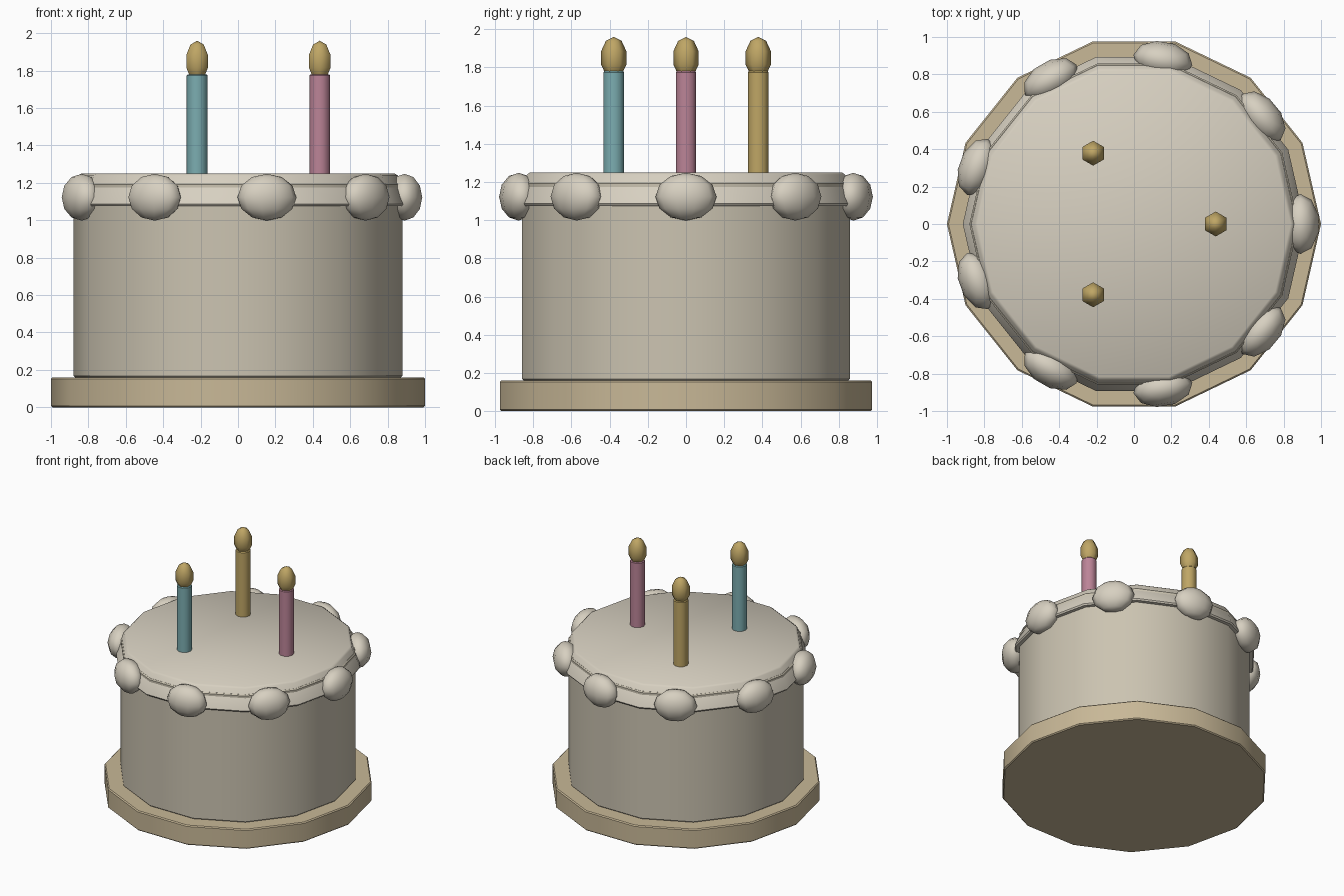
import bpy
from math import cos, sin, pi, radians

if "Cube" in bpy.data.objects:
    bpy.data.objects.remove(bpy.data.objects["Cube"])


def material(name, rgb):
    m = bpy.data.materials.new(name)
    m.diffuse_color = (*rgb, 1)
    m.use_nodes = True
    m.node_tree.nodes["Principled BSDF"].inputs["Base Color"].default_value = m.diffuse_color
    return m


CREAM = material("cream", (0.60, 0.55, 0.44))
ICING = material("icing", (0.68, 0.63, 0.53))
TAN = material("tan", (0.58, 0.48, 0.31))
TEAL = material("teal", (0.20, 0.42, 0.44))
PINK = material("pink", (0.50, 0.23, 0.31))
GOLD = material("gold", (0.52, 0.38, 0.13))


def drum(name, sides, r1, r2, z0, z1, mat, bevel, x=0, y=0):
    """Bevelled prism or frustum with one corner on the x axis."""
    bpy.ops.mesh.primitive_cone_add(vertices=sides, radius1=r1, radius2=r2,
                                    depth=z1 - z0, location=(x, y, (z0 + z1) / 2),
                                    rotation=(0, 0, pi / 2))
    o = bpy.context.object
    o.name = name
    o.data.materials.append(mat)
    mod = o.modifiers.new("bevel", 'BEVEL')
    mod.width = bevel
    mod.segments = 1
    mod.limit_method = 'ANGLE'
    mod.angle_limit = radians(40)
    bpy.ops.object.modifier_apply(modifier=mod.name)
    bpy.ops.object.shade_smooth_by_angle(angle=radians(38))
    return o


def ball(name, segs, rings, loc, size, mat, turn=0):
    bpy.ops.mesh.primitive_uv_sphere_add(segments=segs, ring_count=rings, radius=1,
                                         location=loc, rotation=(0, 0, turn))
    o = bpy.context.object
    o.name = name
    o.scale = size
    o.data.materials.append(mat)
    bpy.ops.object.shade_smooth()
    return o


# Plate, cake and icing cap
drum("plate", 14, 1.0, 1.0, 0, 0.16, TAN, 0.008)
drum("cake", 14, 0.88, 0.88, 0.16, 1.2, CREAM, 0.008)
drum("icing_cap", 14, 0.92, 0.85, 1.075, 1.25, ICING, 0.012)

# Ring of icing dollops
for i in range(9):
    a = 2 * pi * i / 9
    ball(f"icing_dollop_{i + 1}", 10, 6, (0.89 * cos(a), 0.89 * sin(a), 1.123),
         (0.10, 0.16, 0.125), ICING, a)

# Candles with flames
for i, (mat, label) in enumerate(((PINK, "pink"), (GOLD, "gold"), (TEAL, "teal"))):
    a = 2 * pi * i / 3
    x, y = 0.437 * cos(a), 0.437 * sin(a)
    drum(f"candle_{label}", 10, 0.056, 0.056, 1.2, 1.78, mat, 0.006, x, y)
    ball(f"flame_{label}", 6, 5, (x, y, 1.85), (0.07, 0.07, 0.11), GOLD)
